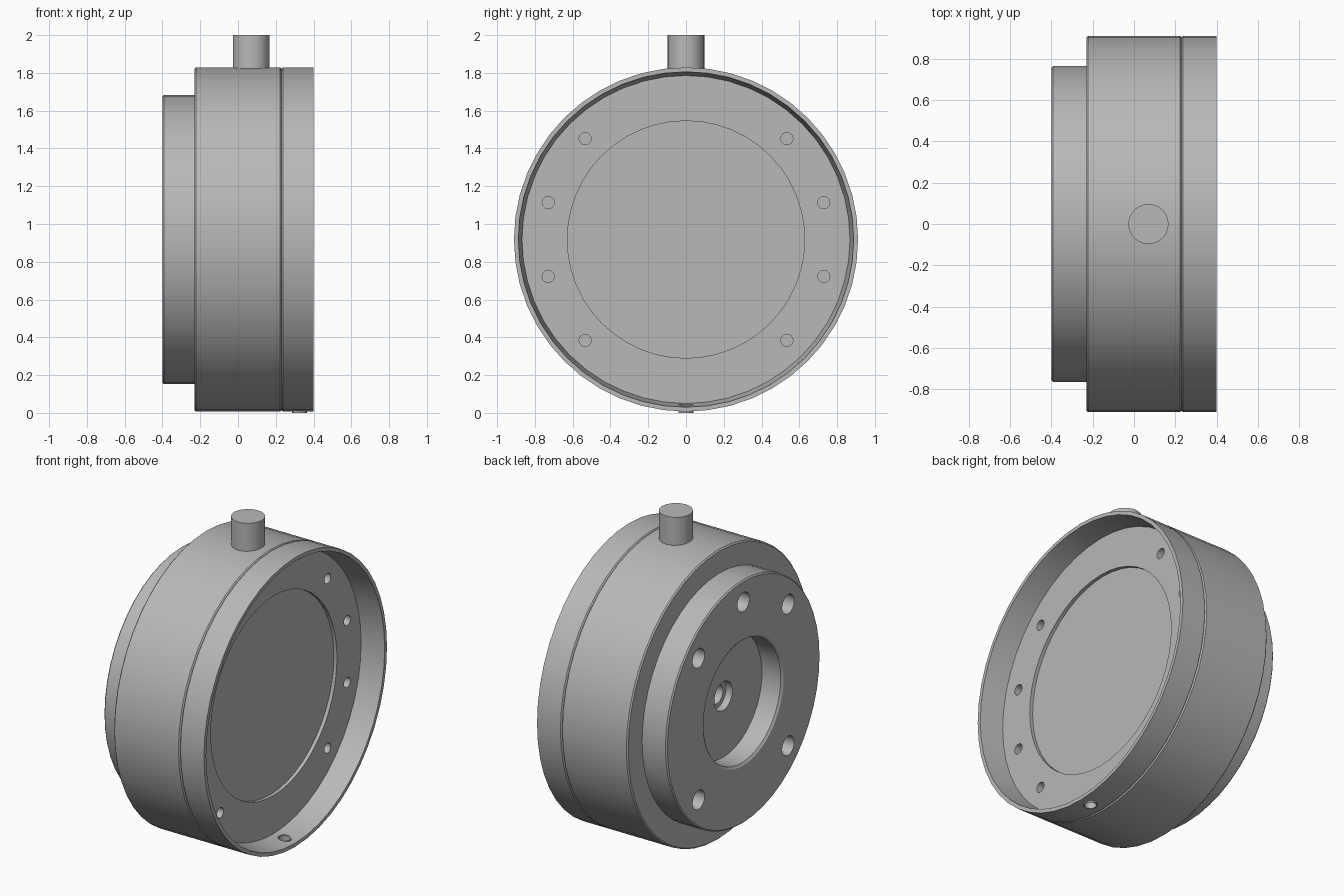
import bpy, bmesh, math
from mathutils import Matrix, Vector

if "Cube" in bpy.data.objects:
    bpy.data.objects.remove(bpy.data.objects["Cube"], do_unlink=True)

CENTRE_Z = 0.918
SIDES = 48

metal = bpy.data.materials.new("grey_metal")
metal.use_nodes = True
colour = (0.48, 0.48, 0.48, 1)
metal.diffuse_color = colour
metal.node_tree.nodes["Principled BSDF"].inputs["Base Color"].default_value = colour


def finish(name, bm):
    """Turn a bmesh into a named, coloured object."""
    bmesh.ops.recalc_face_normals(bm, faces=bm.faces)
    mesh = bpy.data.meshes.new(name)
    bm.to_mesh(mesh)
    bm.free()
    obj = bpy.data.objects.new(name, mesh)
    bpy.context.collection.objects.link(obj)
    mesh.materials.append(metal)
    return obj


def select(obj):
    bpy.ops.object.select_all(action='DESELECT')
    obj.select_set(True)
    bpy.context.view_layer.objects.active = obj


def smooth(obj):
    select(obj)
    bpy.ops.object.shade_smooth_by_angle(angle=math.radians(25))


def lathe(name, profile, closed=False):
    """Spin (x, radius) points about the x axis."""
    bm = bmesh.new()
    verts = [bm.verts.new((x, 0, r)) for x, r in profile]
    edges = [bm.edges.new(pair) for pair in zip(verts, verts[1:])]
    if closed:
        edges.append(bm.edges.new((verts[-1], verts[0])))
    bmesh.ops.spin(bm, geom=verts + edges, cent=(0, 0, 0), axis=(1, 0, 0),
                   angle=math.tau, steps=SIDES, use_duplicate=False)
    bmesh.ops.remove_doubles(bm, verts=bm.verts, dist=0.0005)
    return finish(name, bm)


def add_cylinder(bm, centre, radius, length, axis):
    turn = Vector((0, 0, 1)).rotation_difference(Vector(axis)).to_matrix().to_4x4()
    bmesh.ops.create_cone(bm, cap_ends=True, segments=32, radius1=radius, radius2=radius,
                          depth=length, matrix=Matrix.Translation(centre) @ turn)


# Housing: bored flange, stepped body, groove, rim and dished face
housing = lathe("housing", [
    (-0.15, 0), (-0.15, 0.06), (-0.215, 0.06), (-0.215, 0.09), (-0.26, 0.09),   # centre bore
    (-0.26, 0.385), (-0.39, 0.385), (-0.40, 0.40),                              # round pocket
    (-0.40, 0.757), (-0.392, 0.765), (-0.23, 0.765),                            # flange
    (-0.23, 0.903), (-0.222, 0.911), (0.223, 0.911),                            # body
    (0.23, 0.903), (0.237, 0.911), (0.40, 0.911),                               # groove, rim
    (0.40, 0.888), (0.25, 0.868), (0.25, 0.628), (0.228, 0.628), (0.228, 0)])   # dished face
housing.location.z = CENTRE_Z

# Drilled holes
bm = bmesh.new()
for sign in (1, -1):
    for degrees in (15, 45, 135, 165):
        a = math.radians(degrees * sign)
        add_cylinder(bm, (0.25, 0.755 * math.cos(a), CENTRE_Z + 0.755 * math.sin(a)),
                     0.032, 0.12, (1, 0, 0))
for degrees in (45, 90, 135, 225, 315):
    a = math.radians(degrees)
    add_cylinder(bm, (-0.40, 0.63 * math.cos(a), CENTRE_Z + 0.63 * math.sin(a)),
                 0.06, 0.36, (1, 0, 0))
add_cylinder(bm, (0.325, 0, 0.02), 0.038, 0.2, (0, 0, 1))
cutter = finish("hole_cutter", bm)
cutter.hide_render = True

drill = housing.modifiers.new("drill", 'BOOLEAN')
drill.operation = 'DIFFERENCE'
drill.solver = 'EXACT'
drill.object = cutter
select(housing)
bpy.ops.object.modifier_apply(modifier=drill.name)
bpy.data.objects.remove(cutter, do_unlink=True)
smooth(housing)

# Thin bushing lining the drain hole in the rim
bushing = lathe("drain_bushing", [(0, 0.034), (0, 0.04), (0.04, 0.04), (0.04, 0.034)], closed=True)
bushing.rotation_euler.y = -math.pi / 2
bushing.location.x = 0.325
smooth(bushing)

# Stem on top
bm = bmesh.new()
add_cylinder(bm, (0.07, 0, 1.89), 0.097, 0.22, (0, 0, 1))
smooth(finish("top_stem", bm))
